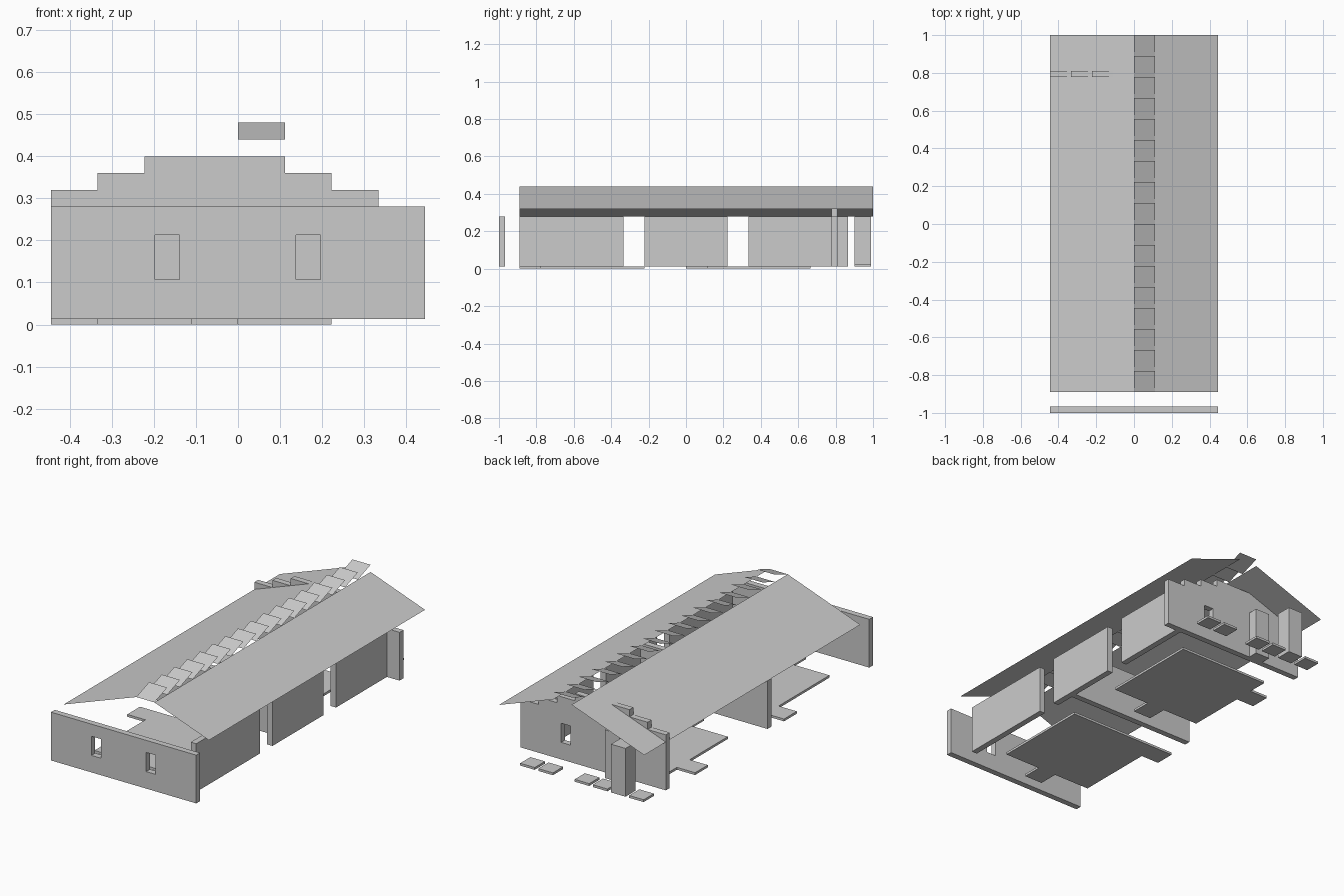
import bpy
import bmesh

if "Cube" in bpy.data.objects:
    bpy.data.objects.remove(bpy.data.objects["Cube"])

M = 1 / 9            # planning module
T = M * 0.3          # wall thickness
S = M * 0.8          # post and stone size
BASE, TOP = 0.013, 0.28

grey = bpy.data.materials.new("light grey")
grey.diffuse_color = (0.6, 0.6, 0.6, 1)
grey.use_nodes = True
grey.node_tree.nodes["Principled BSDF"].inputs["Base Color"].default_value = grey.diffuse_color


def finish(name, bm):
    mesh = bpy.data.meshes.new(name)
    bm.to_mesh(mesh)
    bm.free()
    mesh.materials.append(grey)
    obj = bpy.data.objects.new(name, mesh)
    bpy.context.collection.objects.link(obj)
    return obj


def prism(name, points, depth):
    """Extrude a flat outline along a vector."""
    bm = bmesh.new()
    face = bm.faces.new([bm.verts.new(p) for p in points])
    out = bmesh.ops.extrude_face_region(bm, geom=[face])["geom"]
    verts = [v for v in out if isinstance(v, bmesh.types.BMVert)]
    bmesh.ops.translate(bm, verts=verts, vec=depth)
    bmesh.ops.recalc_face_normals(bm, faces=bm.faces[:])
    return finish(name, bm)


def box(name, x0, x1, y0, y1, z0=BASE, z1=TOP):
    return prism(name, [(x0, y0, z0), (x1, y0, z0), (x1, y1, z0), (x0, y1, z0)],
                 (0, 0, z1 - z0))


def sheet(name, quads):
    bm = bmesh.new()
    for quad in quads:
        bm.faces.new([bm.verts.new(p) for p in quad])
    return finish(name, bm)


def cut_window(wall, x0, x1, y):
    cutter = box("window_cutter", x0, x1, y - 0.05, y + 0.08, 0.107, 0.213)
    cutter.hide_render = True
    cutter.hide_viewport = True
    cutter.display_type = 'WIRE'
    mod = wall.modifiers.new("window", 'BOOLEAN')
    mod.object = cutter
    mod.solver = 'EXACT'


# Front wall with two windows
front = box("front_wall", -4 * M, 4 * M, -1, -1 + T)
cut_window(front, -0.197, -0.139, -1)
cut_window(front, 0.138, 0.196, -1)

# Stepped back gable wall with one window
y = 7 * M
left = [(-4, 0.32), (-3, 0.32), (-3, 0.36), (-2, 0.36), (-2, 0.40)]
right = [(1, 0.40), (1, 0.36), (2, 0.36), (2, 0.32), (3, 0.32), (3, TOP), (4, TOP)]
outline = [(-4, BASE)] + left + right + [(4, BASE)]
back = prism("back_gable_wall", [(x * M, y, z) for x, z in outline], (0, T, 0))
cut_window(back, 0.138, 0.196, y)

# Cross wall and the three right side walls
box("cross_wall", -4 * M, 3 * M, -M, -M + T)
for y0, y1 in ((-8, -3), (-2, 2), (3, 7)):
    box("side_wall", 3 * M, 3 * M + T, y0 * M, y1 * M)

# Two floor slabs, each with a front tab and a left tab
for name, y0, y1, tab in (("front_slab", -7, -2, -3), ("rear_slab", 1, 6, 4)):
    pts = [(-3, y0), (-1, y0), (-1, y0 - 1), (0, y0 - 1), (0, y0), (2, y0), (2, y1)]
    if tab + 1 < y1:
        pts += [(-3, y1), (-3, tab + 1)]
    pts += [(-4, tab + 1), (-4, tab), (-3, tab)]
    prism(name, [(x * M, v * M, 0) for x, v in pts], (0, 0, BASE))

# Stepping stones behind the building
for i in (-4, -3, -2, -1, 1, 2):
    x = (i + 0.1) * M
    box("stepping_stone", x, x + S, 8.1 * M, 8.1 * M + S, BASE, 0.026)

# Posts
box("outer_post", -2.9 * M, -2.9 * M + S, 8.1 * M, 8.1 * M + S, 0.026)
box("inner_post", -1 * M - S, -1 * M, 7 * M, 7 * M + S)

# Thin roof planes
yf, yb = -8 * M, 1
sheet("left_roof", [[(-4 * M, yf, 0.28), (0, yf, 0.44), (0, yb, 0.44), (-4 * M, yb, 0.28)]])
sheet("right_roof", [[(M, yf, 0.44), (4 * M, yf, 0.32), (4 * M, yb, 0.32), (M, yb, 0.44)]])

# Tilted louvres over the ridge gap
sheet("ridge_louvres", [[(0, k * M, 0.44), (M, k * M, 0.44),
                         (M, (k + 1) * M, 0.48), (0, (k + 1) * M, 0.48)]
                        for k in range(-8, 9)])
